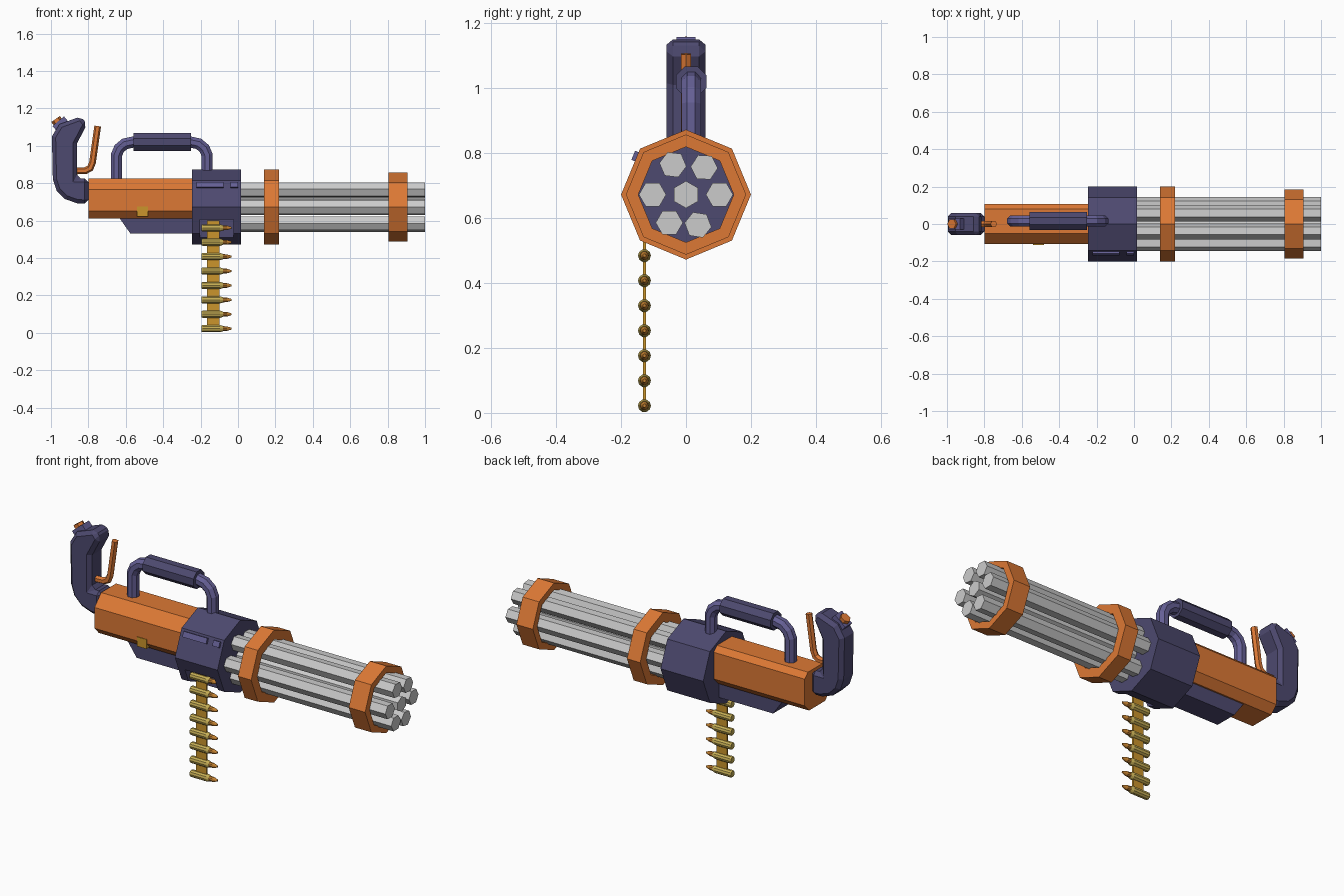
import bpy, bmesh
from math import sin, cos, pi, radians
from mathutils import Vector, Matrix

if "Cube" in bpy.data.objects:
    bpy.data.objects.remove(bpy.data.objects["Cube"])

def mat(name, c):
    m = bpy.data.materials.new(name)
    m.diffuse_color = (*c, 1)
    m.use_nodes = True
    m.node_tree.nodes["Principled BSDF"].inputs["Base Color"].default_value = m.diffuse_color
    return m

ORANGE = mat("orange", (0.72, 0.19, 0.035))
DARK = mat("dark_purple", (0.075, 0.067, 0.16))
LIGHT = mat("light_purple", (0.13, 0.115, 0.30))
BRASS = mat("brass", (0.56, 0.42, 0.09))
GOLD = mat("gold", (0.60, 0.30, 0.025))
COPPER = mat("copper", (0.55, 0.22, 0.03))

def finish(name, bm, m=None):
    bmesh.ops.recalc_face_normals(bm, faces=bm.faces[:])
    me = bpy.data.meshes.new(name)
    bm.to_mesh(me)
    bm.free()
    ob = bpy.data.objects.new(name, me)
    bpy.context.collection.objects.link(ob)
    if m:
        me.materials.append(m)
    return ob

def skin(bm, rings, closed=False):
    """Bridge rings of points into a surface, capped unless closed."""
    vs = [[bm.verts.new(p) for p in r] for r in rings]
    n = len(vs[0])
    pairs = list(zip(vs, vs[1:])) + ([(vs[-1], vs[0])] if closed else [])
    for a, b in pairs:
        for i in range(n):
            bm.faces.new((a[i], a[(i + 1) % n], b[(i + 1) % n], b[i]))
    if not closed:
        bm.faces.new(vs[0])
        bm.faces.new(vs[-1])

def lathe(name, prof, n, m=None, y=0, z=0.672, phase=0, closed=False):
    """Turn (x, radius) points about an axis parallel to x."""
    bm = bmesh.new()
    ang = [phase + 2 * pi * i / n for i in range(n)]
    skin(bm, [[(x, y + r * cos(a), z + r * sin(a)) for a in ang] for x, r in prof], closed)
    return finish(name, bm, m)

def prism_x(name, prof, x0, x1, m):
    bm = bmesh.new()
    skin(bm, [[(x, y, z) for y, z in prof] for x in (x0, x1)])
    return finish(name, bm, m)

def prism_y(name, prof, w, m, bevel=0):
    bm = bmesh.new()
    skin(bm, [[(x, y, z) for x, z in prof] for y in (-w, w)])
    ob = finish(name, bm, m)
    if bevel:
        b = ob.modifiers.new("bevel", 'BEVEL')
        b.width, b.segments, b.limit_method, b.angle_limit = bevel, 1, 'ANGLE', radians(60)
    return ob

def box(name, c, s, m, rot=0, axis='X'):
    bm = bmesh.new()
    bmesh.ops.create_cube(bm, size=1, matrix=Matrix.Translation(c)
                          @ Matrix.Rotation(radians(rot), 4, axis) @ Matrix.Diagonal((*s, 1)))
    return finish(name, bm, m)

def pipe(name, path, r, n, m, y=0):
    """Sweep an n-gon along a path in the xz plane."""
    P = [Vector((x, y, z)) for x, z in path]
    Y = Vector((0, 1, 0))
    rings = []
    for i, p in enumerate(P):
        t0 = (p - P[max(i - 1, 0)]).normalized()
        t1 = (P[min(i + 1, len(P) - 1)] - p).normalized()
        t = (t0 + t1).normalized()
        k = 1 / max(t.dot(t1 if t1.length else t0), 0.5)
        side = t.cross(Y)
        rings.append([p + r * (Y * cos(a) + side * k * sin(a))
                      for a in (2 * pi * (j + 0.5) / n for j in range(n))])
    bm = bmesh.new()
    skin(bm, rings)
    return finish(name, bm, m)

# Barrel cluster: a centre barrel and six around it
lathe("barrel_centre", [(0, .042), (1, .042)], 6, phase=pi / 2)
for i, deg in enumerate((0, 57, 113, 180, 240, 291)):
    a = radians(deg)
    lathe(f"barrel_{i + 1}", [(0, .042), (1, .042)], 6, None, .103 * cos(a), .672 + .1 * sin(a), a)

# Octagonal barrel clamps
for name, x0, x1, r in (("rear_clamp", .14, .22, .2), ("front_clamp", .805, .905, .185)):
    lathe(name, [(x0, r), (x1, r), (x1, .147), (x0, .147)], 8, ORANGE, closed=True)

# Housing with belt feed opening
housing = lathe("housing", [(-.245, .2), (.015, .2)], 8, DARK)
cutter = box("feed_cutter", (-.113, -.17, .5), (.18, .16, .21), DARK)
cutter.hide_render = True
cutter.hide_viewport = True
cut = housing.modifiers.new("feed", 'BOOLEAN')
cut.object, cut.operation, cut.solver = cutter, 'DIFFERENCE', 'EXACT'
for name, x, w in (("long_plate", -.15, .145), ("short_plate", -.02, .04)):
    box(name, (x, -.155, .79), (w, .016, .03), LIGHT, -22.5)

# Receiver, side inlay, latch and underside block
prism_x("receiver", [(-.05, .825), (.08, .825), (.108, .797), (.108, .65), (.07, .61),
                     (-.07, .61), (-.108, .65), (-.108, .765)], -.8, -.24, ORANGE)
box("side_inlay", (-.525, -.068, .789), (.37, .066, .016), GOLD, 45)
box("latch", (-.51, -.096, .648), (.058, .03, .052), GOLD)
prism_y("under_block", [(-.635, .615), (-.575, .53), (-.24, .53), (-.24, .615)], .062, DARK)

# Carry handle
L, R, T = -.65, -.165, 1.02
half = [(0, .95), (.015, .985), (.045, 1.01), (.09, T)]
pipe("carry_handle", [(L, .8)] + [(L + d, z) for d, z in half]
     + [(R - d, z) for d, z in reversed(half)] + [(R, .83)], .032, 8, LIGHT, .016)
pipe("handle_sleeve", [(-.56, T), (-.25, T)], .051, 8, DARK, .016)

# Rear grip with thumb button and trigger
prism_y("rear_grip", [(-.8, .69), (-.86, .692), (-.925, .715), (-.97, .76), (-.99, .82),
                      (-.995, 1.05), (-.955, 1.115), (-.84, 1.157), (-.807, 1.115),
                      (-.862, 1.01), (-.862, .825), (-.8, .825)], .06, DARK, .02)
box("button_base", (-.945, 0, 1.112), (.08, .06, .05), LIGHT, -40, 'Y')
pipe("thumb_button", [(-.945, 1.1), (-.975, 1.143)], .028, 6, ORANGE)
pipe("trigger", [(-.87, .865), (-.815, .867), (-.79, .88), (-.778, .91), (-.75, 1.105)],
     .018, 6, ORANGE)

# Ammunition belt
box("belt_link", (-.132, -.128, .31), (.065, .009, .58), GOLD)
for i in range(8):
    z = .022 + .077 * i
    lathe(f"cartridge_{i + 1}", [(-.195, .017), (-.19, .02), (-.095, .02), (-.08, .015)],
          10, BRASS, -.128, z)
    lathe(f"bullet_{i + 1}", [(-.085, .014), (-.06, .013), (-.035, .005)], 10, COPPER, -.128, z)
